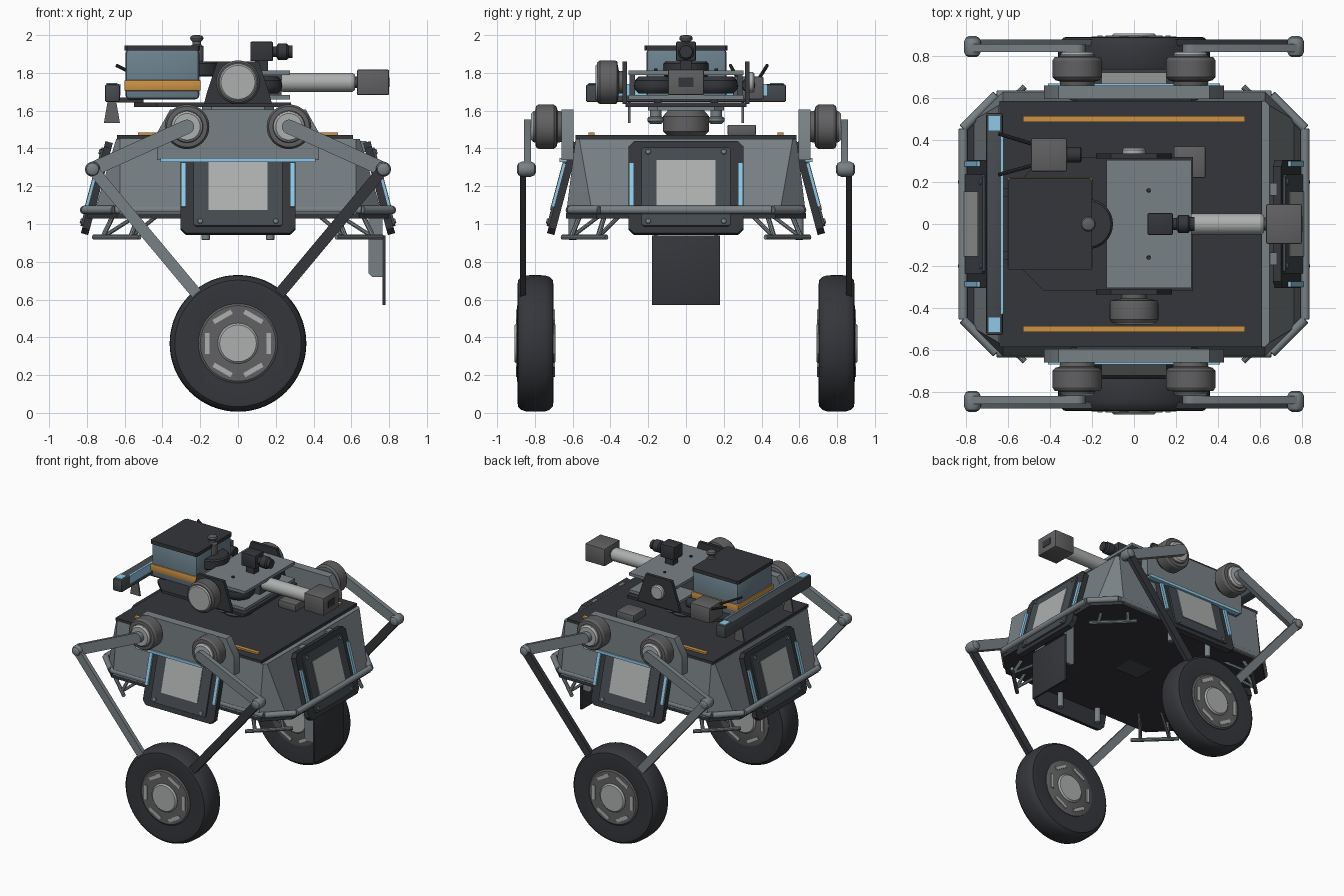
import bpy, bmesh
from math import cos, sin, pi, radians
from mathutils import Vector, Matrix

if "Cube" in bpy.data.objects:
    bpy.data.objects.remove(bpy.data.objects["Cube"])


def material(name, r, g, b):
    m = bpy.data.materials.new(name)
    m.diffuse_color = (r, g, b, 1)
    m.use_nodes = True
    m.node_tree.nodes["Principled BSDF"].inputs["Base Color"].default_value = m.diffuse_color
    return m


DARK = material("dark", 0.035, 0.037, 0.043)
SLATE = material("slate", 0.06, 0.07, 0.08)
STEEL = material("steel", 0.19, 0.22, 0.235)
MID = material("mid_grey", 0.12, 0.12, 0.125)
PALE = material("pale", 0.42, 0.43, 0.43)
BLUEGREY = material("blue_grey", 0.15, 0.22, 0.27)
BLUE = material("light_blue", 0.28, 0.58, 0.8)
ORANGE = material("orange", 0.6, 0.29, 0.06)


def finish(name, bm, mat, M=Matrix()):
    bmesh.ops.recalc_face_normals(bm, faces=bm.faces)
    me = bpy.data.meshes.new(name)
    bm.to_mesh(me)
    bm.free()
    me.transform(M)
    me.materials.append(mat)
    ob = bpy.data.objects.new(name, me)
    bpy.context.collection.objects.link(ob)
    return ob


def box(name, x, y, z, mat, bevel=0.0, M=Matrix()):
    """Box from (min, max) pairs."""
    bm = bmesh.new()
    bmesh.ops.create_cube(bm, size=1)
    for v in bm.verts:
        v.co = [(a + b) / 2 + c * (b - a) for (a, b), c in zip((x, y, z), v.co)]
    if bevel:
        bmesh.ops.bevel(bm, geom=bm.edges[:], offset=bevel, segments=2, profile=0.5, affect='EDGES')
    return finish(name, bm, mat, M)


def lathe(name, prof, at, axis, mat, n=40):
    """Revolve (radius, height) points about an axis, capped at both ends."""
    bm = bmesh.new()
    rings = [[bm.verts.new((r * cos(2 * pi * i / n), r * sin(2 * pi * i / n), h)) for i in range(n)] for r, h in prof]
    for a, b in zip(rings, rings[1:]):
        for i in range(n):
            j = (i + 1) % n
            bm.faces.new((a[i], a[j], b[j], b[i]))
    bm.faces.new(rings[0])
    bm.faces.new(rings[-1])
    rot = Vector(axis).to_track_quat('Z', 'Y').to_matrix().to_4x4()
    return finish(name, bm, mat, Matrix.Translation(at) @ rot)


def rod(name, a, b, r, mat, n=20):
    d = Vector(b) - Vector(a)
    c = min(r * 0.15, 0.01)
    return lathe(name, [(r - c, 0), (r, c), (r, d.length - c), (r - c, d.length)], a, d, mat, n)


def loft(name, A, B, mat, M=Matrix()):
    """Solid between two outlines with equal point counts."""
    bm = bmesh.new()
    a, b = [[bm.verts.new(p) for p in ring] for ring in (A, B)]
    for i in range(len(a)):
        j = (i + 1) % len(a)
        bm.faces.new((a[i], a[j], b[j], b[i]))
    bm.faces.new(a)
    bm.faces.new(b)
    return finish(name, bm, mat, M)


def prism(name, pts, h0, h1, mat, M=Matrix()):
    return loft(name, [(x, y, h0) for x, y in pts], [(x, y, h1) for x, y in pts], mat, M)


def octagon(x, y, c):
    q = [(x, y - c), (x - c, y)]
    return q + [(-a, b) for a, b in q[::-1]] + [(-a, -b) for a, b in q] + [(a, -b) for a, b in q[::-1]]


def side(turn, dist, z, tilt=0):
    """Frame on a vehicle side: local x along it, y up, z outward."""
    return (Matrix.Rotation(turn, 4, 'Z') @ Matrix.Translation((0, -dist, z))
            @ Matrix.Rotation(pi / 2 - tilt, 4, 'X'))


def link(name, a, b, w, y0, y1, mat):
    """Flat bar with round ends between two (x, z) points."""
    a, b = Vector(a), Vector(b)
    d = (b - a).normalized()
    p = Vector((-d.y, d.x))
    pts = [c + w * (s * d * sin(t) + s * p * cos(t)) for c, s in ((b, 1), (a, -1))
           for t in [pi * k / 8 for k in range(9)]]
    return loft(name, [(q.x, y0, q.y) for q in pts], [(q.x, y1, q.y) for q in pts], mat)


# Chassis
loft("chassis_body", [(x, y, 1.05) for x, y in octagon(0.765, 0.635, 0.14)],
     [(x, y, 1.45) for x, y in octagon(0.645, 0.585, 0.02)], STEEL)
prism("bottom_plate", octagon(0.80, 0.635, 0.16), 1.03, 1.055, DARK)
box("deck_plate", (-0.64, 0.61), (-0.585, 0.585), (1.45, 1.472), DARK)
box("belly_hatch", (-0.1, 0.1), (-0.08, 0.08), (1.022, 1.035), SLATE)
box("deck_box", (0.19, 0.34), (0.22, 0.37), (1.47, 1.525), MID, 0.006)
for s in (-1, 1):
    box("deck_stripe", (-0.53, 0.53), (s * 0.5 - 0.015, s * 0.5 + 0.015), (1.47, 1.485), ORANGE)
    box("panel_bracket", (0.61, 0.68), (s * 0.165 - 0.03, s * 0.165 + 0.03), (1.38, 1.44), STEEL)

# Bumper rail
rail = octagon(0.815, 0.615, 0.16)
for p, q in zip(rail, rail[1:] + rail[:1]):
    rod("bumper_rail", (*p, 1.075), (*q, 1.075), 0.022, STEEL)

# Corner skids
for sx in (-1, 1):
    for sy in (-1, 1):
        P, Q = Vector((sx * 0.765, sy * 0.42, 0.93)), Vector((sx * 0.52, sy * 0.655, 0.93))
        rod("skid_bar", P, Q, 0.014, STEEL, 10)
        for t in (0.2, 0.8):
            F = P.lerp(Q, t)
            rod("skid_post", F, (F.x * 0.92, F.y * 0.92, 1.05), 0.013, STEEL, 8)
            rod("skid_brace", F, (F.x * 0.76, F.y * 0.76, 1.04), 0.011, STEEL, 8)
        rod("foot_bolt", (sx * 0.17, sy * 0.6, 0.915), (sx * 0.17, sy * 0.6, 1.04), 0.022, STEEL, 12)

# Hanging flap at the +x end
box("rear_flap", (0.765, 0.782), (-0.18, 0.18), (0.57, 0.94), DARK, 0.004)
for s in (-1, 1):
    prism("flap_bracket", [(0.69, 0.74), (0.71, 0.72), (0.765, 0.72), (0.765, 1.04), (0.69, 1.04)],
          0.15 * s, 0.17 * s, STEEL, Matrix(((1, 0, 0, 0), (0, 0, 1, 0), (0, 1, 0, 0), (0, 0, 0, 1))))

# Four target modules
for k in range(4):
    M = side(k * pi / 2, 0.632 if k % 2 == 0 else 0.728, 1.185, radians(15))
    prism("armor_frame", octagon(0.305, 0.252, 0.03), 0, 0.04, DARK, M)
    prism("armor_pad", octagon(0.235, 0.215, 0.01), 0.04, 0.052, SLATE, M)
    box("armor_face", (-0.155, 0.155), (-0.13, 0.145), (0.05, 0.057), PALE, 0, M)
    for s in (-1, 1):
        box("armor_light", (s * 0.288 - 0.013, s * 0.288 + 0.013), (-0.11, 0.13), (0.03, 0.055), BLUE, 0, M)
        for h in (-0.19, 0.19):
            o = rod("armor_screw", (s * 0.2, h, 0.05), (s * 0.2, h, 0.06), 0.014, STEEL, 12)
            o.data.transform(M)

# Wheels and legs
for s in (-1, 1):
    out = (0, s, 0)
    M = side(0 if s < 0 else pi, 0.64, 1.34)
    prism("hip_plate", [(-0.43, 0), (0.43, 0), (0.43, 0.14), (0.36, 0.265), (-0.36, 0.265), (-0.43, 0.14)],
          -0.045, 0.02, STEEL, M)
    box("hip_light", (-0.41, 0.41), (-0.012, 0.01), (-0.01, 0.03), BLUE, 0, M)
    lathe("tyre", [(0.22, -0.085), (0.31, -0.095), (0.335, -0.092), (0.352, -0.075), (0.36, -0.05), (0.362, 0),
                   (0.36, 0.05), (0.352, 0.075), (0.335, 0.092), (0.31, 0.095), (0.22, 0.085)],
          (0, s * 0.797, 0.368), out, DARK, 64)
    lathe("wheel_hub", [(0.2, -0.095), (0.21, -0.09), (0.21, 0.09), (0.2, 0.097)], (0, s * 0.797, 0.368), out, MID, 48)
    rod("hub_cap", (0, s * 0.69, 0.368), (0, s * 0.908, 0.368), 0.107, PALE, 40)
    for k in range(6):
        R = Matrix.Translation((0, 0, 0.368)) @ Matrix.Rotation(k * pi / 3, 4, 'Y')
        for y in (0.70, 0.893):
            box("hub_slot", (0.15, 0.175), (s * y - 0.006, s * y + 0.006), (-0.055, 0.055), PALE, 0, R)
    for sx in (-1, 1):
        hip, knee = (sx * 0.27, 1.515), (sx * 0.77, 1.29)
        lathe("hip_motor", [(0.08, 0.0), (0.085, 0.025), (0.105, 0.03), (0.118, 0.045), (0.118, 0.125),
                            (0.108, 0.14), (0.085, 0.142), (0.08, 0.155)],
              (hip[0], s * 0.655, hip[1]), out, MID)
        rod("hip_motor_cap", (hip[0], s * 0.78, hip[1]), (hip[0], s * 0.82, hip[1]), 0.08, PALE, 32)
        link("upper_leg", hip, knee, 0.038, s * 0.82, s * 0.857, STEEL)
        link("lower_leg", knee, (0, 0.368), 0.03, s * 0.847, s * 0.88, STEEL if sx < 0 else DARK)
        lathe("knee_joint", [(0.018, -0.05), (0.032, -0.042), (0.04, -0.025), (0.04, 0.025), (0.032, 0.042),
                             (0.018, 0.05)], (knee[0], s * 0.845, knee[1]), out, STEEL, 20)

# Turret base
lathe("yaw_motor", [(0.1, 0), (0.122, 0.02), (0.122, 0.1), (0.105, 0.12), (0.08, 0.15)], (0, 0, 1.47), (0, 0, 1), MID)
prism("turret_plate", [(0.28, -0.32), (0.28, 0.32), (-0.43, 0.32), (-0.55, 0.2), (-0.55, -0.2), (-0.43, -0.32)],
      1.62, 1.642, DARK)
prism("turret_riser", octagon(0.19, 0.2, 0.05), 1.6, 1.622, STEEL)
for s in (-1, 1):
    lathe("standoff", [(0.03, 0), (0.045, 0.015), (0.045, 0.03), (0.03, 0.04), (0.03, 0.09)], (0, s * 0.16, 1.53),
          (0, 0, 1), STEEL, 20)
    prism("yoke_plate", [(-0.18, 0), (0.18, 0), (0.165, 0.06), (0.11, 0.225), (-0.11, 0.225), (-0.165, 0.06)],
          -0.012, 0.012, DARK, side(0, -s * 0.325, 1.635))
lathe("pitch_motor", [(0.06, 0), (0.06, 0.02), (0.112, 0.03), (0.116, 0.045), (0.116, 0.12), (0.105, 0.135)],
      (0, -0.335, 1.75), (0, -1, 0), MID)
rod("pitch_motor_cap", (0, -0.46, 1.75), (0, -0.478, 1.75), 0.1, PALE, 32)
rod("pitch_bearing", (0, 0.32, 1.75), (0, 0.362, 1.75), 0.055, PALE, 24)

# Launcher head
for z in (1.66, 1.79):
    box("head_plate", (-0.13, 0.275), (-0.305, 0.305), (z, z + 0.022), STEEL)
box("head_core", (-0.12, 0.23), (-0.06, 0.06), (1.68, 1.79), SLATE)
for s in (-1, 1):
    lathe("friction_wheel", [(0.09, 0), (0.11, 0.02), (0.115, 0.04), (0.11, 0.07), (0.09, 0.09)],
          (0.12, s * 0.16, 1.69), (0, 0, 1), DARK)
    rod("plate_screw", (0.07, s * 0.16, 1.8), (0.07, s * 0.16, 1.822), 0.01, DARK, 10)
    box("head_side_strut", (-0.1, 0.1), (s * 0.285 - 0.015, s * 0.285 + 0.015), (1.67, 1.8), SLATE)
lathe("barrel", [(0.04, 0), (0.05, 0.015), (0.05, 0.385), (0.04, 0.4)], (0.22, 0, 1.75), (1, 0, 0), PALE, 28)
rod("barrel_tip", (0.6, 0, 1.75), (0.65, 0, 1.75), 0.03, SLATE)
box("muzzle_sensor", (0.63, 0.8), (-0.095, 0.095), (1.682, 1.818), MID, 0.008)
box("muzzle_opening", (0.79, 0.803), (-0.04, 0.04), (1.725, 1.775), DARK)
box("sight_camera", (0.065, 0.185), (-0.052, 0.052), (1.862, 1.965), DARK, 0.006)
box("sight_mount", (0.09, 0.16), (-0.03, 0.03), (1.81, 1.87), DARK)
lathe("sight_lens", [(0.028, 0), (0.028, 0.02), (0.044, 0.03), (0.044, 0.075), (0.034, 0.085), (0.034, 0.105)],
      (0.183, 0, 1.912), (1, 0, 0), DARK, 24)

# Magazine box
box("magazine", (-0.595, -0.205), (-0.21, 0.215), (1.66, 1.925), BLUEGREY, 0.02)
box("magazine_band", (-0.602, -0.198), (-0.217, 0.222), (1.705, 1.762), ORANGE, 0.006)
prism("magazine_lid", octagon(0.2, 0.22, 0.012), 1.918, 1.945, DARK, Matrix.Translation((-0.4, 0, 0)))
rod("feed_disc", (-0.22, 0, 1.78), (-0.22, 0, 1.86), 0.12, DARK, 32)
lathe("beacon", [(0.03, 0), (0.036, 0.02), (0.036, 0.09), (0.022, 0.1), (0.022, 0.115), (0.033, 0.125), (0.036, 0.135),
                 (0.03, 0.145), (0.015, 0.15)], (-0.218, 0, 1.85), (0, 0, 1), MID, 24)

# Receiver with antennas
box("receiver", (-0.49, -0.32), (0.25, 0.41), (1.66, 1.78), MID, 0.008)
rod("receiver_lens", (-0.33, 0.33, 1.735), (-0.25, 0.33, 1.735), 0.037, DARK)
for y0, y1 in ((0.38, 0.43), (0.28, 0.235)):
    rod("antenna", (-0.48, y0, 1.76), (-0.645, y1, 1.84), 0.009, DARK, 8)

# Rear light bar
box("light_bar", (-0.705, -0.625), (-0.53, 0.53), (1.645, 1.74), SLATE, 0.012)
box("light_strip", (-0.634, -0.622), (-0.43, 0.43), (1.68, 1.7425), BLUE)
for s in (-1, 1):
    box("light_bar_end", (-0.695, -0.638), (s * 0.48 - 0.035, s * 0.48 + 0.035), (1.68, 1.746), BLUE)
    box("light_bar_arm", (-0.64, -0.5), (s * 0.15 - 0.02, s * 0.15 + 0.02), (1.642, 1.67), DARK)
    prism("light_bar_fin", [(-0.71, 1.535), (-0.625, 1.535), (-0.645, 1.65), (-0.69, 1.65)], -0.006, 0.006, MID,
          side(0, -s * 0.3, 0))

# Smooth round surfaces, keep hard edges
bpy.ops.object.select_all(action='SELECT')
bpy.context.view_layer.objects.active = bpy.context.scene.objects[0]
bpy.ops.object.shade_smooth_by_angle(angle=radians(32))
